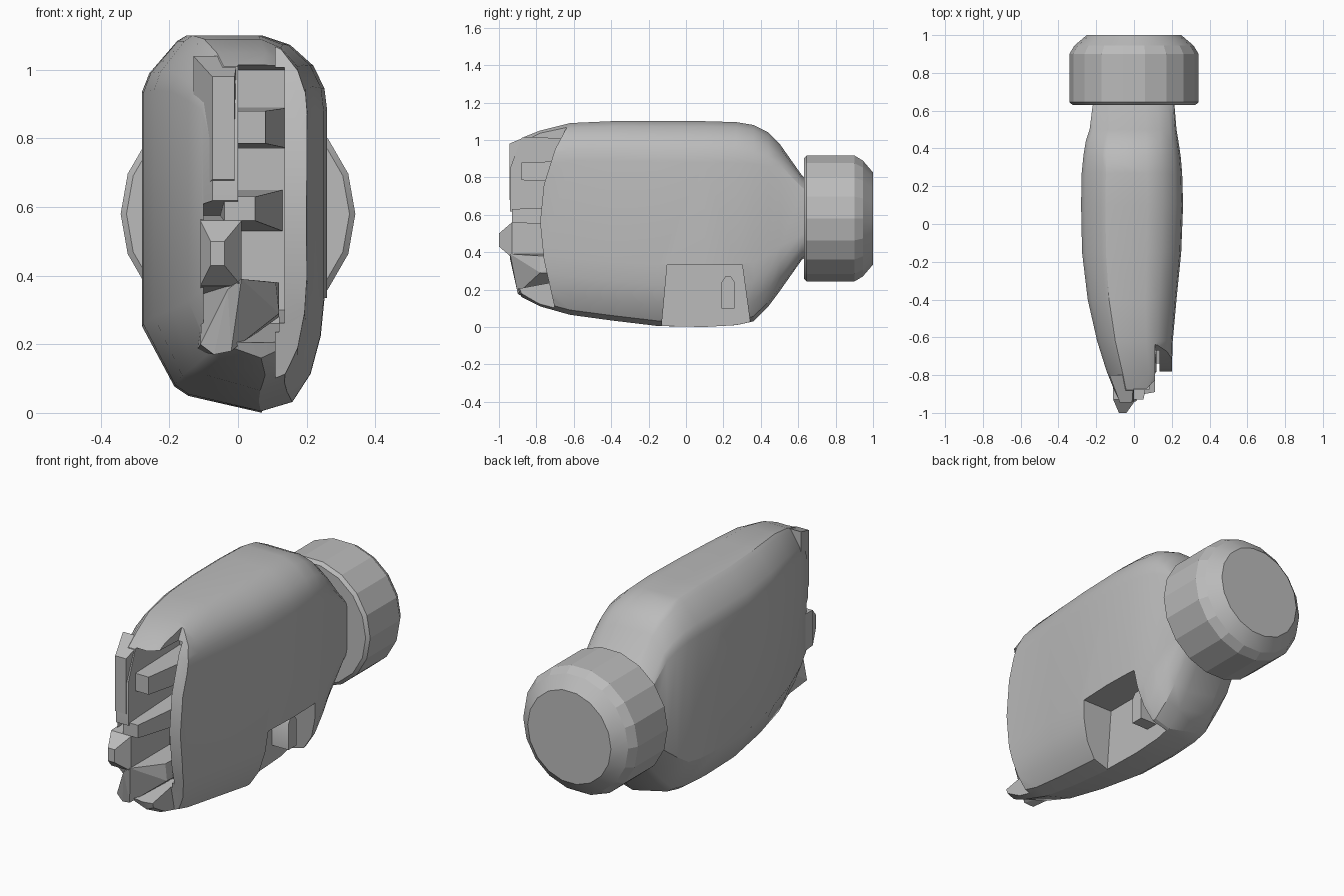
import bpy, bmesh, math
from mathutils import Vector

if "Cube" in bpy.data.objects:
    bpy.data.objects.remove(bpy.data.objects["Cube"])

grey = bpy.data.materials.new("plain_grey")
grey.use_nodes = True
grey.diffuse_color = (0.5, 0.5, 0.5, 1)
grey.node_tree.nodes["Principled BSDF"].inputs["Base Color"].default_value = (0.5, 0.5, 0.5, 1)


def finish(name, bm):
    bmesh.ops.recalc_face_normals(bm, faces=bm.faces)
    mesh = bpy.data.meshes.new(name)
    bm.to_mesh(mesh)
    bm.free()
    obj = bpy.data.objects.new(name, mesh)
    bpy.context.collection.objects.link(obj)
    mesh.materials.append(grey)
    return obj


def loft(name, rings):
    bm = bmesh.new()
    loops = [[bm.verts.new(p) for p in ring] for ring in rings]
    n = len(loops[0])
    for a, b in zip(loops, loops[1:]):
        for i in range(n):
            bm.faces.new((a[i], a[(i + 1) % n], b[(i + 1) % n], b[i]))
    bm.faces.new(loops[0])
    bm.faces.new(loops[-1])
    return finish(name, bm)


def prism(name, x0, x1, profile):
    """Extrude a (y, z) profile along x."""
    return loft(name, [[(x, y, z) for y, z in profile] for x in (x0, x1)])


def hull(name, points):
    bm = bmesh.new()
    for p in points:
        bm.verts.new(p)
    bmesh.ops.convex_hull(bm, input=bm.verts)
    bmesh.ops.dissolve_limit(bm, angle_limit=0.02, verts=bm.verts, edges=bm.edges)
    return finish(name, bm)


def carve(obj, cutter):
    mod = obj.modifiers.new("cut", 'BOOLEAN')
    mod.operation, mod.object, mod.solver = 'DIFFERENCE', cutter, 'EXACT'
    bpy.context.view_layer.objects.active = obj
    bpy.ops.object.modifier_apply(modifier=mod.name)
    bpy.data.objects.remove(cutter)


def smooth(obj, degrees):
    bpy.ops.object.select_all(action='DESELECT')
    obj.select_set(True)
    bpy.context.view_layer.objects.active = obj
    bpy.ops.object.shade_smooth_by_angle(angle=math.radians(degrees))


# Body: one lopsided section lofted from the neck to the front
section = [(-1, .23), (-1, .85), (-.92, .9), (-.62, .985), (-.52, 1), (.3, 1), (.6, .975),
           (.85, .92), (.97, .86), (1, .8), (1, .3), (.96, .2), (.85, .1), (.65, .025),
           (.3, 0), (-.5, .045), (-.65, .07)]
stations = [(.66, -.21, .21, .38, .78), (.62, -.22, .215, .36, .81), (.5, -.235, .225, .19, .98),
            (.44, -.255, .235, .11, 1.04), (.36, -.268, .247, .03, 1.08), (.27, -.277, .255, .01, 1.095),
            (.1, -.28, .26, .0, 1.1), (-.15, -.275, .25, .005, 1.1), (-.4, -.245, .225, .035, 1.1),
            (-.62, -.195, .205, .065, 1.09), (-.78, -.145, .2, .11, 1.05),
            (-.88, -.105, .16, .16, 1.01), (-.94, -.075, .1, .3, .85)]
body = loft("body", [[((l + r) / 2 + u * (r - l) / 2, y, b + v * (t - b)) for u, v in section]
                     for y, l, r, b, t in stations])

# Shorter curved front edge of the left wall
carve(body, prism("edge_cutter", .11, .5, [(-.58, 1.2), (-.62, 1.1), (-.7, .95), (-.76, .76), (-.78, .56),
                                        (-.76, .36), (-.71, .14), (-.66, -.1), (-1.3, -.1), (-1.3, 1.2)]))
# Front slot, with a wider lower mouth
carve(body, prism("slot_cutter", 0, .135, [(-1.3, .17), (-.5, .3), (-.5, 1), (-1.3, 1.03)]))
carve(body, prism("mouth_cutter", -.1, .12, [(-1.3, .13), (-.6, .26), (-.6, .56), (-1.3, .68)]))
# Side window that opens through the lower corner
carve(body, prism("window_cutter", .07, .5, [(-.14, -.1), (-.1, .335), (.3, .335), (.36, -.1)]))
smooth(body, 28)


def tooth(name, back, front, y_back, y_front):
    """Tapered block between two (x0, x1, z0, z1) rectangles."""
    points = [(x, y, z) for rect, y in ((back, y_back), (front, y_front))
              for x in rect[:2] for z in rect[2:]]
    return hull(name, points)


# Teeth inside the slot
tooth("upper_tooth", (-.01, .15, .77, .89), (.0, .08, .785, .88), -.5, -.88)
tooth("middle_tooth", (-.06, .13, .53, .65), (-.04, .05, .56, .63), -.5, -.93)
hull("projecting_tooth", [(x, y, z) for y, x0, x1, z0, z1 in
                          ((-.6, -.11, .01, .34, .58), (-.93, -.11, .01, .37, .56), (-1, -.08, -.04, .43, .5))
                          for x in (x0, x1) for z in (z0, z1)])
hull("lower_tooth", [(-.12, -.6, .18), (-.1, -.6, .4), (.12, -.6, .38), (.12, -.6, .28),
                     (-.11, -.88, .2), (-.07, -.89, .17), (-.02, -.9, .18), (-.03, -.94, .36),
                     (.01, -.94, .39), (.11, -.78, .38), (.12, -.78, .29)])
# Raised lip beside the slot
tooth("upper_lip", (-.13, .0, .62, 1.04), (-.075, -.01, .68, .98), -.8, -.945)

# Peg inside the side window
peg = prism("window_peg", .04, .17, [(.19, .1), (.19, .24), (.21, .27), (.24, .27), (.26, .24), (.26, .1)])
smooth(peg, 40)

# Round end knob with chamfered rims
SIDES = 18
knob = loft("end_knob", [[(r * math.cos(math.tau * i / SIDES), y, .58 + r * math.sin(math.tau * i / SIDES))
                          for i in range(SIDES)]
                         for y, r in ((.63, .325), (.645, .342), (.9, .342), (.945, .315), (1, .25))])
smooth(knob, 15)
